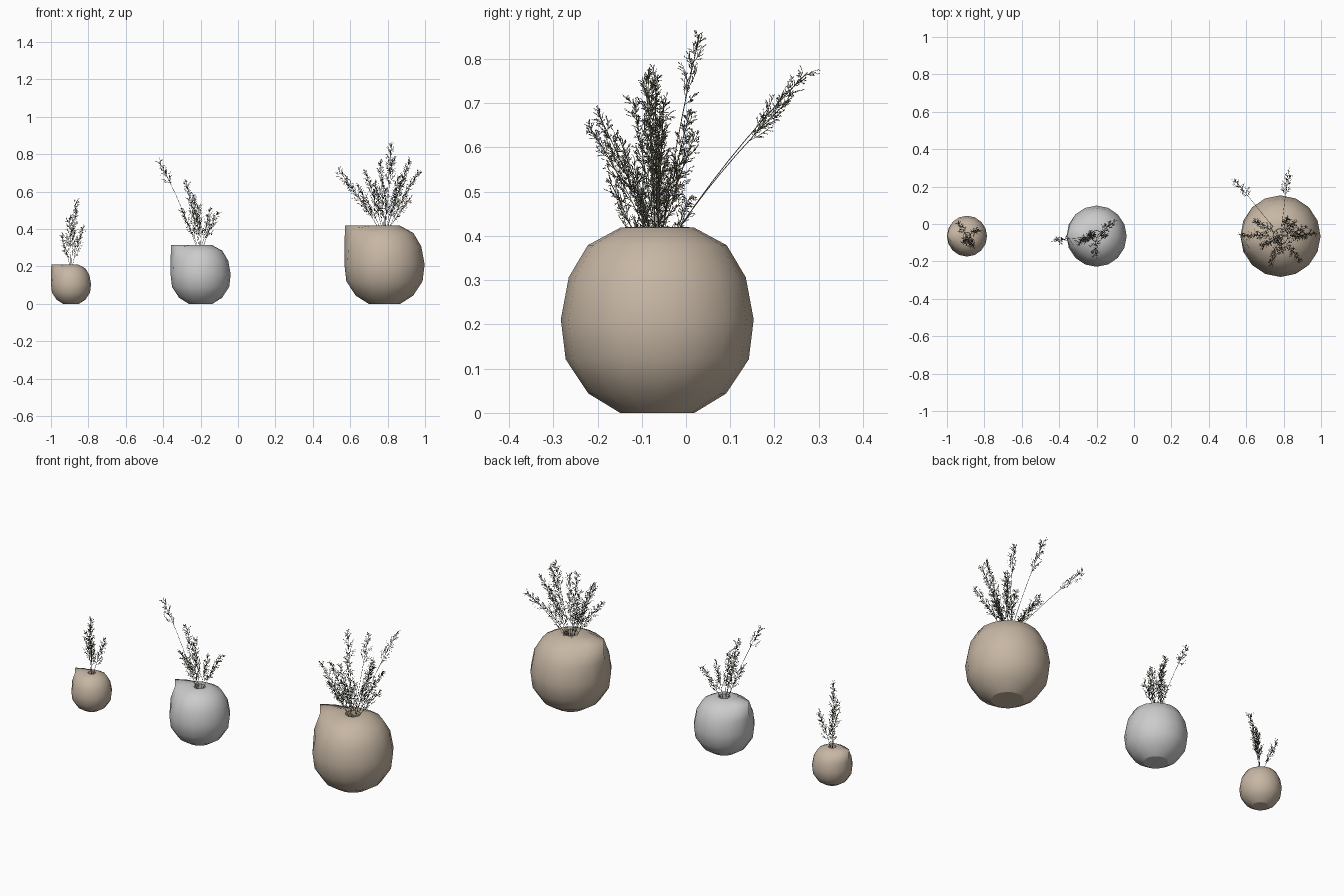
import bpy, bmesh, math, random
from mathutils import Vector

if "Cube" in bpy.data.objects:
    bpy.data.objects.remove(bpy.data.objects["Cube"])

random.seed(7)
SIDES = 16


def material(name, rgb):
    m = bpy.data.materials.new(name)
    m.diffuse_color = (*rgb, 1)
    m.use_nodes = True
    m.node_tree.nodes["Principled BSDF"].inputs["Base Color"].default_value = m.diffuse_color
    return m


clay = material("clay", (0.57, 0.47, 0.37))
dry = material("dry_grass", (0.14, 0.13, 0.085))

# Vase half profile (radius, height): foot, belly, shoulder, mouth, inner well
OUTER = [(.084, 0), (.156, .043), (.207, .12), (.218, .21), (.2, .306),
         (.157, .378), (.083, .418), (.04, .42)]
WELL = [(.038, .395), (.045, .36)]


def drop_point(r, z, ang):
    """Ball point pulled outwards into a tangent cone aimed at upper left."""
    p = Vector((r * math.cos(ang) * .985, r * math.sin(ang), z - .21))
    axis = Vector((-1, 0, 1))
    a = p.angle(axis)
    if a < math.pi / 4:
        p /= math.cos(math.pi / 4 - a)
    return Vector((max(p.x, -.214), p.y, min(p.z, .209) + .211))


def vase(name, x, y, s, mat=None):
    bm = bmesh.new()
    rings = []
    for i, (r, z) in enumerate(OUTER + WELL):
        ring = []
        for k in range(SIDES):
            a = 2 * math.pi * k / SIDES
            if 0 < i < len(OUTER) - 1:
                p = drop_point(r, z, a)
            else:
                p = Vector((r * math.cos(a), r * math.sin(a), z))
            ring.append(bm.verts.new(p * s))
        rings.append(ring)
    for lo, hi in zip(rings, rings[1:]):
        for k in range(SIDES):
            n = (k + 1) % SIDES
            bm.faces.new((lo[k], lo[n], hi[n], hi[k])).smooth = True
    bm.faces.new(rings[0][::-1])
    bm.faces.new(rings[-1])
    # Crisp foot and mouth edges
    for ring in (rings[0], rings[len(OUTER) - 1], rings[-1]):
        for k in range(SIDES):
            bm.edges.get((ring[k], ring[(k + 1) % SIDES])).smooth = False
    me = bpy.data.meshes.new(name)
    bm.to_mesh(me)
    bm.free()
    ob = bpy.data.objects.new(name, me)
    ob.location = (x, y, 0)
    bpy.context.collection.objects.link(ob)
    if mat:
        me.materials.append(mat)


class Tuft:
    """Collects thin tubes and seeds into one mesh."""

    def __init__(self):
        self.v, self.f = [], []

    def frame(self, d):
        u = d.orthogonal().normalized()
        return u, d.normalized().cross(u)

    def tube(self, pts, r):
        start = len(self.v)
        for i, p in enumerate(pts):
            d = pts[min(i + 1, len(pts) - 1)] - pts[max(i - 1, 0)]
            u, w = self.frame(d)
            for k in range(3):
                a = k * 2 * math.pi / 3
                self.v.append(p + (u * math.cos(a) + w * math.sin(a)) * r)
        for i in range(len(pts) - 1):
            b = start + i * 3
            for k in range(3):
                n = (k + 1) % 3
                self.f.append((b + k, b + n, b + 3 + n, b + 3 + k))

    def seed(self, p, d, length, r):
        u, w = self.frame(d)
        b = len(self.v)
        mid = p + d * length * .45
        self.v += [p, p + d * length]
        for k in range(3):
            a = k * 2 * math.pi / 3
            self.v.append(mid + (u * math.cos(a) + w * math.sin(a)) * r)
        for k in range(3):
            n = (k + 1) % 3
            self.f += [(b, b + 2 + n, b + 2 + k), (b + 1, b + 2 + k, b + 2 + n)]

    def splay(self, d, lean, turn):
        u, w = self.frame(d)
        side = u * math.cos(turn) + w * math.sin(turn)
        return (d * math.cos(lean) + side * math.sin(lean)).normalized()

    def sprig(self, base, tip, first):
        length = (tip - base).length
        ctrl = (base + tip) / 2 + Vector((base.x - tip.x, base.y - tip.y, 0)) * .12

        def at(t):
            return base * (1 - t) ** 2 + ctrl * 2 * t * (1 - t) + tip * t * t

        self.tube([at(i / 8) for i in range(9)], .0011)
        count = max(9, int(length * (1 - first) * 85))
        for i in range(count):
            u = i / (count - 1)
            t = first + (1 - first) * u * .94
            d = (at(min(t + .02, 1)) - at(t - .02)).normalized()
            bd = self.splay(d, random.uniform(.35, .75), i * 2.4 + random.random())
            size = random.uniform(.035, .06) * (1 - .6 * u)
            p0 = at(t)
            p1 = p0 + bd * size * .5
            p2 = p0 + (bd * .8 + d * .25) * size
            self.tube([p0, p1, p2], .0007)
            # Twiglets with small seeds
            for j in range(7):
                q = p0.lerp(p1, .5 + j / 6) if j < 3 else p1.lerp(p2, (j - 3) / 3)
                td = self.splay(bd, random.uniform(.3, .9), random.uniform(0, 6.28))
                e = q + td * random.uniform(.007, .015)
                self.tube([q, e], .0005)
                for s in (.45, .75, 1):
                    sd = self.splay(td, random.uniform(.1, .8), random.uniform(0, 6.28))
                    self.seed(q.lerp(e, s), sd, random.uniform(.004, .007), .0011)

    def build(self, name):
        me = bpy.data.meshes.new(name)
        me.from_pydata(self.v, [], self.f)
        me.materials.append(dry)
        bpy.context.collection.objects.link(bpy.data.objects.new(name, me))


# Each arrangement: name, centre x, scale, material, sprig tips (x, y, z, first leaf)
SETS = [
    ("small", -.893, .5, clay, [
        (-.865, -.115, .55, .3), (-.83, -.03, .40, .3), (-.94, .005, .36, .3),
        (-.90, -.10, .46, .4)]),
    ("medium", -.2, .75, None, [
        (-.42, -.085, .76, .74), (-.28, -.08, .66, .35), (-.24, -.06, .58, .3),
        (-.11, .01, .49, .3), (-.21, -.17, .52, .3), (-.15, -.06, .50, .3),
        (-.30, -.10, .50, .35)]),
    ("large", .783, 1, clay, [
        (.82, .03, .85, .68), (.825, .275, .77, .66), (.54, .235, .71, .72),
        (.97, -.05, .71, .35), (.92, -.07, .77, .35), (.57, -.06, .66, .3),
        (.68, -.12, .71, .3), (.76, -.09, .76, .4), (.89, -.20, .68, .3),
        (.73, -.22, .65, .3), (.64, .02, .63, .3), (.86, .01, .68, .3),
        (.92, -.02, .56, .35), (.79, -.15, .62, .3)]),
]
Y = -.065
for name, cx, s, mat, tips in SETS:
    vase(name + "_vase", cx, Y, s, mat)
    tuft = Tuft()
    for x, y, z, first in tips:
        spread = Vector((x - cx, y - Y, 0)) * .06
        base = Vector((cx, Y, .37 * s)) + spread
        tuft.sprig(base, Vector((x, y, z)), first)
    tuft.build(name + "_dried_grass")
